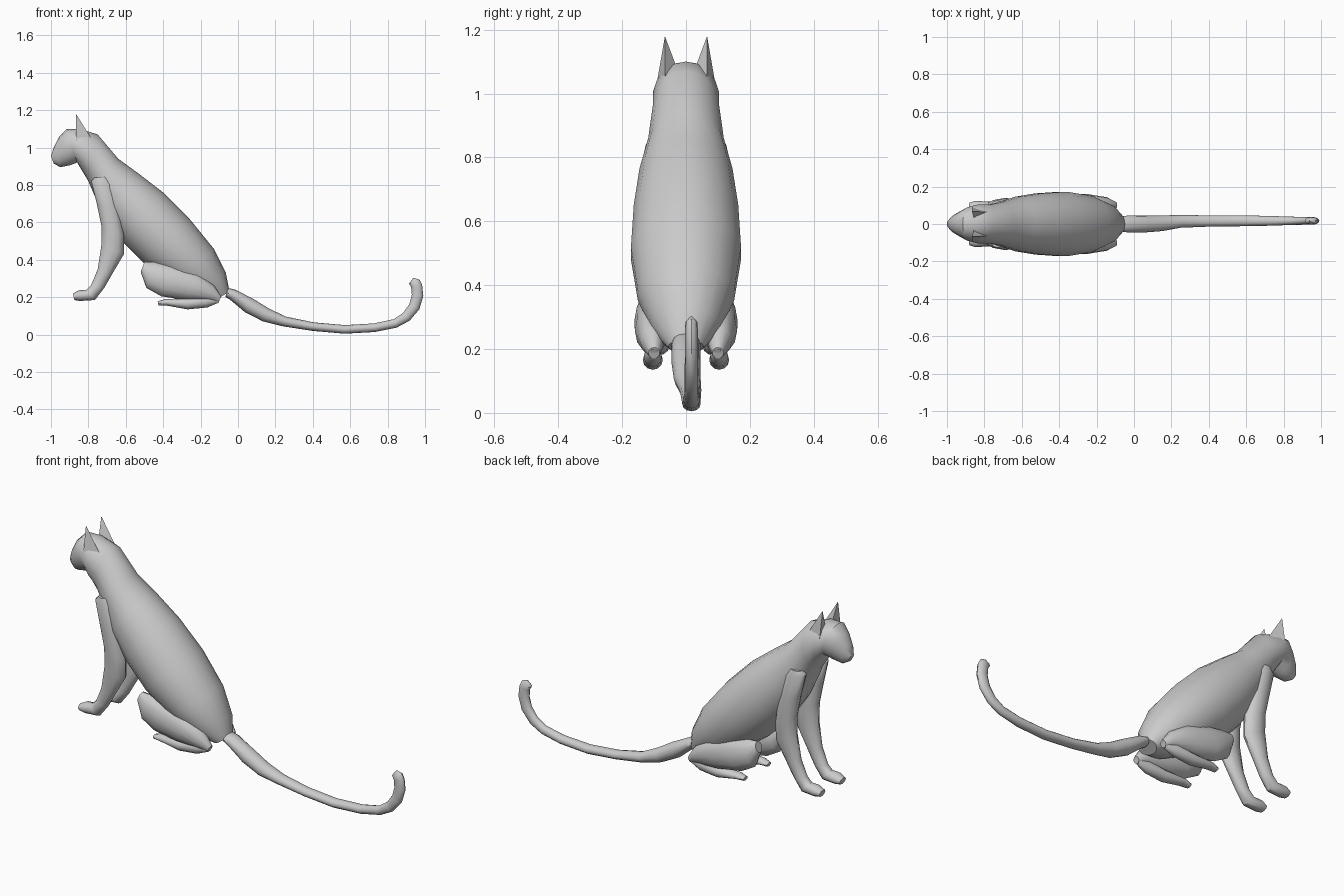
import bpy, bmesh, math
from mathutils import Vector


def finish(name, bm, mirror=False, angle=40):
    bmesh.ops.recalc_face_normals(bm, faces=bm.faces)
    me = bpy.data.meshes.new(name)
    bm.to_mesh(me)
    bm.free()
    ob = bpy.data.objects.new(name, me)
    bpy.context.collection.objects.link(ob)
    bpy.ops.object.select_all(action='DESELECT')
    ob.select_set(True)
    bpy.context.view_layer.objects.active = ob
    bpy.ops.object.shade_smooth_by_angle(angle=math.radians(angle))
    if mirror:
        m = ob.modifiers.new("mirror", 'MIRROR')
        m.use_axis = (False, True, False)
    return ob


def loft(name, rings, sides=14, mirror=False):
    """Each ring: (x, z) of one edge, (x, z) of opposite edge, y centre, y half-width."""
    bm = bmesh.new()
    loops = []
    for ax, az, bx, bz, y, w in rings:
        a, b = Vector((ax, y, az)), Vector((bx, y, bz))
        c, h = (a + b) / 2, (a - b) / 2
        loops.append([bm.verts.new(c + h * math.cos(t) + Vector((0, w * math.sin(t), 0)))
                      for t in (2 * math.pi * i / sides for i in range(sides))])
    for p, q in zip(loops, loops[1:]):
        for i in range(sides):
            j = (i + 1) % sides
            bm.faces.new((p[i], p[j], q[j], q[i]))
    bm.faces.new(loops[0])
    bm.faces.new(loops[-1])
    return finish(name, bm, mirror)


# Head, neck and torso in one sweep from nose to rump
loft("body", [
    (-1.00, .955, -.985, .915, 0, .018), (-.985, 1.00, -.95, .895, 0, .045),
    (-.955, 1.06, -.90, .905, 0, .068), (-.915, 1.10, -.86, .92, 0, .09),
    (-.845, 1.10, -.83, .87, 0, .105), (-.75, 1.07, -.80, .82, 0, .105),
    (-.64, .94, -.77, .75, 0, .12), (-.53, .86, -.71, .63, 0, .148),
    (-.40, .76, -.62, .50, 0, .166), (-.26, .62, -.50, .38, 0, .175),
    (-.13, .46, -.36, .275, 0, .153), (-.065, .33, -.22, .205, 0, .108),
    (-.045, .23, -.12, .185, 0, .055)], 18)

# Front legs with paws
loft("front_leg", [
    (-.765, .84, -.70, .845, .095, .03), (-.785, .82, -.66, .80, .095, .038),
    (-.755, .70, -.63, .66, .097, .042), (-.73, .58, -.61, .53, .095, .042),
    (-.73, .48, -.61, .43, .093, .038), (-.75, .35, -.675, .32, .09, .032),
    (-.785, .265, -.715, .25, .088, .03), (-.81, .24, -.765, .185, .088, .032),
    (-.85, .237, -.845, .18, .088, .036), (-.883, .22, -.875, .185, .088, .026)],
    12, True)

# Folded hind legs
loft("hind_thigh", [
    (-.50, .39, -.52, .335, .105, .025), (-.44, .387, -.49, .25, .107, .045),
    (-.34, .37, -.41, .205, .107, .055), (-.22, .33, -.28, .185, .107, .053),
    (-.13, .265, -.16, .18, .105, .038), (-.09, .205, -.105, .17, .10, .018)],
    12, True)
loft("hind_foot", [
    (-.43, .178, -.425, .155, .10, .018), (-.39, .19, -.38, .155, .102, .028),
    (-.27, .195, -.27, .135, .104, .031), (-.16, .21, -.165, .145, .104, .028),
    (-.09, .20, -.11, .168, .10, .014)], 12, True)

# Tail: centre x, z, radius, y centre, y half-width
path = [(-.06, .225, .025, 0, .042), (-.03, .215, .03, 0, .045), (.06, .155, .042, 0, .045),
        (.15, .105, .038, .004, .042), (.25, .07, .027, .014, .034), (.40, .043, .023, .016, .03),
        (.57, .028, .023, .017, .029), (.73, .037, .023, .017, .026), (.84, .06, .024, .017, .022),
        (.90, .095, .027, .017, .021), (.943, .15, .03, .017, .021), (.96, .21, .031, .017, .02),
        (.955, .26, .03, .017, .02), (.943, .283, .03, .017, .019), (.94, .302, .004, .017, .003)]
rings = []
for i, (x, z, r, y, w) in enumerate(path):
    p, q = path[max(i - 1, 0)], path[min(i + 1, len(path) - 1)]
    d = Vector((q[0] - p[0], q[1] - p[1])).normalized()
    rings.append((x - d.y * r, z + d.x * r, x + d.y * r, z - d.x * r, y, w))
loft("tail", rings, 12)

# Pointed ears
bm = bmesh.new()
tip, inner, outer, back = [bm.verts.new(v) for v in (
    (-.866, .066, 1.18), (-.855, .025, 1.07), (-.865, .092, 1.03), (-.785, .065, 1.05))]
for f in ((tip, inner, outer), (tip, outer, back), (tip, back, inner), (inner, back, outer)):
    bm.faces.new(f)
finish("ear", bm, True, 20)
